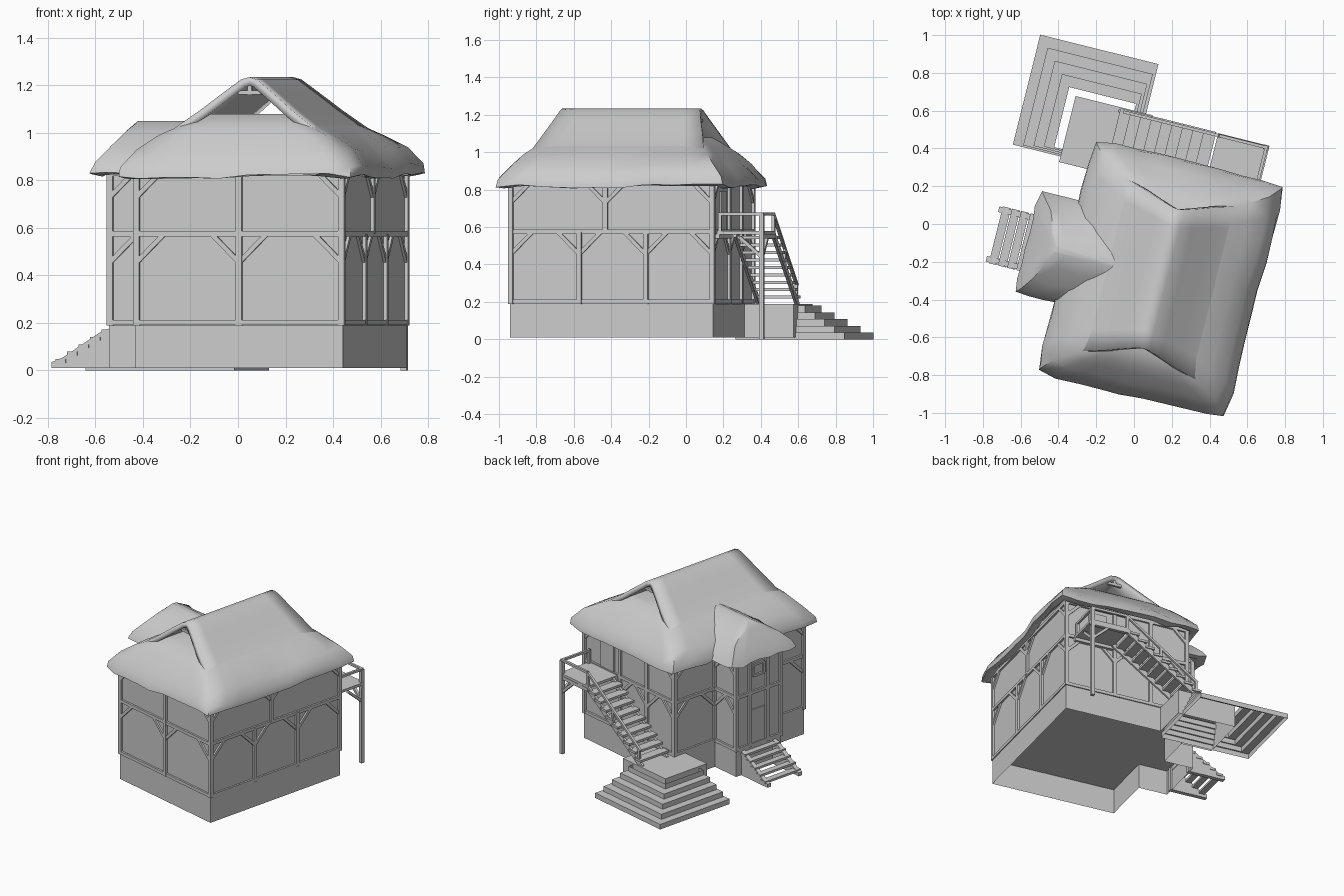
import bpy, bmesh, math, random
from mathutils import Matrix, Vector

random.seed(4)
cube = bpy.data.objects.get("Cube")
if cube:
    bpy.data.objects.remove(cube, do_unlink=True)

GREY = bpy.data.materials.new("plain grey")
GREY.use_nodes = True
GREY.diffuse_color = (0.6, 0.6, 0.6, 1)
GREY.node_tree.nodes["Principled BSDF"].inputs["Base Color"].default_value = GREY.diffuse_color

# The whole house stands turned about its own centre
PLACE = Matrix.Translation((0.14, -0.29, 0)) @ Matrix.Rotation(math.radians(-14), 4, 'Z')


def finish(name, bm, smooth=None, thick=0):
    bmesh.ops.recalc_face_normals(bm, faces=bm.faces)
    mesh = bpy.data.meshes.new(name)
    bm.to_mesh(mesh)
    bm.free()
    mesh.materials.append(GREY)
    ob = bpy.data.objects.new(name, mesh)
    bpy.context.collection.objects.link(ob)
    ob.matrix_world = PLACE
    if thick:
        mod = ob.modifiers.new("thickness", 'SOLIDIFY')
        mod.thickness, mod.offset = thick, -1
    if smooth:
        bpy.ops.object.select_all(action='DESELECT')
        ob.select_set(True)
        bpy.context.view_layer.objects.active = ob
        bpy.ops.object.shade_smooth_by_angle(angle=math.radians(smooth))
    return ob


def box(bm, x0, x1, y0, y1, z0, z1):
    m = Matrix.Translation(((x0 + x1) / 2, (y0 + y1) / 2, (z0 + z1) / 2))
    bmesh.ops.create_cube(bm, size=1, matrix=m @ Matrix.Diagonal((x1 - x0, y1 - y0, z1 - z0, 1)))


def boxes(name, *dims):
    bm = bmesh.new()
    for d in dims:
        box(bm, *d)
    return finish(name, bm)


def beam(bm, p, q, w=0.024, d=None):
    p, q = Vector(p), Vector(q)
    rot = (q - p).to_track_quat('Z', 'Y').to_matrix().to_4x4()
    size = Matrix.Diagonal((w, d or w, (q - p).length, 1))
    bmesh.ops.create_cube(bm, size=1, matrix=Matrix.Translation((p + q) / 2) @ rot @ size)


def bridge(bm, a, b):
    for i in range(len(a)):
        j = (i + 1) % len(a)
        bm.faces.new((a[i], a[j], b[j], b[i]))


def shell(name, outline, z0, z1, top):
    bm = bmesh.new()
    low, high = [[bm.verts.new((x, y, z)) for x, y in outline] for z in (z0, z1)]
    bridge(bm, low, high)
    if top:
        bm.faces.new(high)
    return finish(name, bm)


def rectangle(x0, x1, y0, y1):
    return [(x0, y0), (x1, y0), (x1, y1), (x0, y1)]


# Hollow stone base that also carries the porch and back landing, then the walls
FLOOR, MID, TOP = 0.19, 0.575, 0.83
shell("stone_base", [(-.45, -.56), (.45, -.56), (.45, .56), (-.25, .56), (-.25, .83), (-.67, .83),
                     (-.67, .47), (-.45, .47), (-.45, .21), (-.66, .21), (-.66, -.18), (-.45, -.18)],
      .01, FLOOR, True)
shell("house_walls", rectangle(-.443, .443, -.553, .553), FLOOR, .88, False)
shell("porch_walls", rectangle(-.653, -.43, -.173, .203), FLOOR, .88, False)

# Timber frame
frame = bmesh.new()


def timber_wall(start, end, lower, upper=None, braces=True, upper_braces=False):
    s, e = Vector((*start, 0)), Vector((*end, 0))
    run = (e - s).normalized()
    for z in (FLOOR + .012, MID, TOP):
        up = Vector((0, 0, z))
        beam(frame, s + up, e + up, .022)
    for posts, z0, z1, size in ((lower, FLOOR, MID, .12), (upper or lower, MID, TOP, .1)):
        for t in posts:
            base = s.lerp(e, t)
            beam(frame, base + Vector((0, 0, z0)), base + Vector((0, 0, z1)), .026)
            for side in (-1, 1):
                if not braces or (t == 0 and side < 0) or (t == 1 and side > 0):
                    continue
                if z1 == TOP and 0 < t < 1 and not upper_braces:
                    continue
                beam(frame, base + Vector((0, 0, z1 - size)),
                     base + run * side * size + Vector((0, 0, z1)), .02)


timber_wall((-.445, -.555), (.445, -.555), (0, .5, 1))
timber_wall((.445, -.555), (.445, .555), (0, .34, .67, 1), (0, .47, 1), True, True)
timber_wall((.445, .555), (-.445, .555), (0, .4, .7, 1))
timber_wall((-.445, .555), (-.445, -.555), (0, .31, .66, 1))
timber_wall((-.655, .205), (-.655, -.175), (0, .3, .7, 1), None, False)
timber_wall((-.445, .205), (-.655, .205), (0, 1))
timber_wall((-.655, -.175), (-.445, -.175), (0, 1))
finish("timber_frame", frame)

# Doors and window
boxes("porch_door", (-.66, -.65, -.04, .08, FLOOR, .45))
boxes("upper_door", (.15, .28, .55, .562, MID, .79))
bm = bmesh.new()
for z in (.69, .77):
    beam(bm, (-.658, -.03, z), (-.658, .06, z), .015)
for y in (-.03, .06):
    beam(bm, (-.658, y, .69), (-.658, y, .77), .015)
finish("porch_window_frame", bm)


# Thatch: rings of a rectangle, ragged at the eave
def thatch(name, rings, n=9, rough=.011):
    bm = bmesh.new()
    loops = []
    wave = [random.uniform(-1, 1) for _ in range(4 * n)]
    for k, ring in enumerate(rings):
        corners, z = rectangle(*ring[:4]), ring[4]
        cx, cy = (ring[0] + ring[1]) / 2, (ring[2] + ring[3]) / 2
        loop = []
        for i in range(4):
            (ax, ay), (bx, by) = corners[i], corners[(i + 1) % 4]
            for j in range(n):
                t = j / n
                f = .97 if j == 0 else 1
                jit = rough * (wave[i * n + j] + random.uniform(-.5, .5)) * (k < 5)
                x, y = ax + (bx - ax) * t, ay + (by - ay) * t
                loop.append(bm.verts.new((cx + (x - cx) * f + jit * .6,
                                          cy + (y - cy) * f + jit * .6, z + jit)))
        loops.append(loop)
    for a, b in zip(loops, loops[1:]):
        bridge(bm, a, b)
    bm.faces.new(loops[-1])
    return finish(name, bm, 50)


main = [(.45, .56, .85), (.49, .6, .815), (.52, .64, .82), (.515, .63, .86),
        (.46, .57, .93), (.375, .52, .99), (.29, .475, 1.03), (.2, .4, 1.08)]
thatch("thatch_skirt", [(-a, a, -b, b, z) for a, b, z in main])
porch = [(-.64, .17, .86), (-.69, .24, .82), (-.735, .28, .83), (-.715, .26, .875),
         (-.665, .19, .94), (-.62, .1, 1.005), (-.58, .02, 1.05)]
thatch("porch_thatch", [(a, -.2, .02 - b, .02 + b, z) for a, b, z in porch], 7)

# Steep upper thatch, open at both gable ends
bm = bmesh.new()
slope = [(.37, .49, .98), (.3, .47, 1.022), (.2, .44, 1.095), (.1, .405, 1.175), (.035, .385, 1.225)]
profile = slope + [(0, .38, 1.235)] + [(-a, b, z) for a, b, z in reversed(slope)]
rows = [[bm.verts.new((a, b * k / 4, z)) for k in range(-4, 5)] for a, b, z in profile]
for r, s in zip(rows, rows[1:]):
    for i in range(8):
        bm.faces.new((r[i], r[i + 1], s[i + 1], s[i]))
finish("upper_thatch", bm, 40, .035)

# Gable ties
bm = bmesh.new()
for y in (-.37, .37):
    beam(bm, (-.05, y, 1.17), (.05, y, 1.17), .018)
    beam(bm, (0, y, 1.16), (0, y, 1.21), .018)
finish("gable_ties", bm)

# Wide steps down from the landing, one hollow stepped sheet
bm = bmesh.new()
loops = []
for i in range(5):
    tread = rectangle(-.93 + .054 * i, -.285 - .016 * i, .5 + .01 * i, 1.1 - .058 * i)
    for z in (.036 * i, .036 * (i + 1)):
        loops.append([bm.verts.new((x, y, z)) for x, y in tread])
for a, b in zip(loops, loops[1:]):
    bridge(bm, a, b)
finish("wide_steps", bm)

# Porch steps: two solid sloping sides with slats between
bm = bmesh.new()
for y in (-.12, .15):
    side = [(-.65, .01), (-.92, .01), (-.92, .035), (-.87, .055), (-.71, .16), (-.65, .185)]
    left, right = [[bm.verts.new((x, y + o, z)) for x, z in side] for o in (-.015, .015)]
    bm.faces.new(left)
    bm.faces.new(right)
    bridge(bm, left, right)
for i in range(5):
    x, z = -.88 + .05 * i, .04 + .031 * i
    box(bm, x - .022, x + .022, -.14, .17, z - .008, z + .008)
finish("porch_steps", bm)

# Balcony and its stair along the back wall
bm = bmesh.new()
box(bm, .11, .39, .55, .82, MID - .015, MID + .003)
for y in (.57, .81):
    beam(bm, (.11, y, MID - .025), (.39, y, MID - .025))
finish("balcony_deck", bm)

bm = bmesh.new()
beam(bm, (.375, .81, 0), (.375, .81, .67), .026)
beam(bm, (.12, .81, MID), (.12, .81, .67), .018)
beam(bm, (.375, .58, MID), (.375, .58, .67), .018)
beam(bm, (.12, .81, .67), (.385, .81, .67), .016)
beam(bm, (.375, .57, .67), (.375, .82, .67), .016)
beam(bm, (.375, .81, .44), (.26, .81, MID - .03), .018)
beam(bm, (.375, .81, .44), (.375, .69, MID - .03), .018)
beam(bm, (.12, .81, .67), (-.4, .81, .29), .016)
for x, z in ((-.39, FLOOR), (-.13, .38)):
    beam(bm, (x, .81, z), (x, .81, z + .11), .016)
finish("balcony_posts_and_rails", bm)

bm = bmesh.new()
for y in (.6, .81):
    beam(bm, (-.42, y, .18), (.12, y, .56), .015, .035)
for i in range(9):
    x, z = -.39 + .057 * i, .225 + .04 * i
    box(bm, x - .033, x + .033, .585, .825, z - .008, z + .008)
finish("back_stair", bm)
